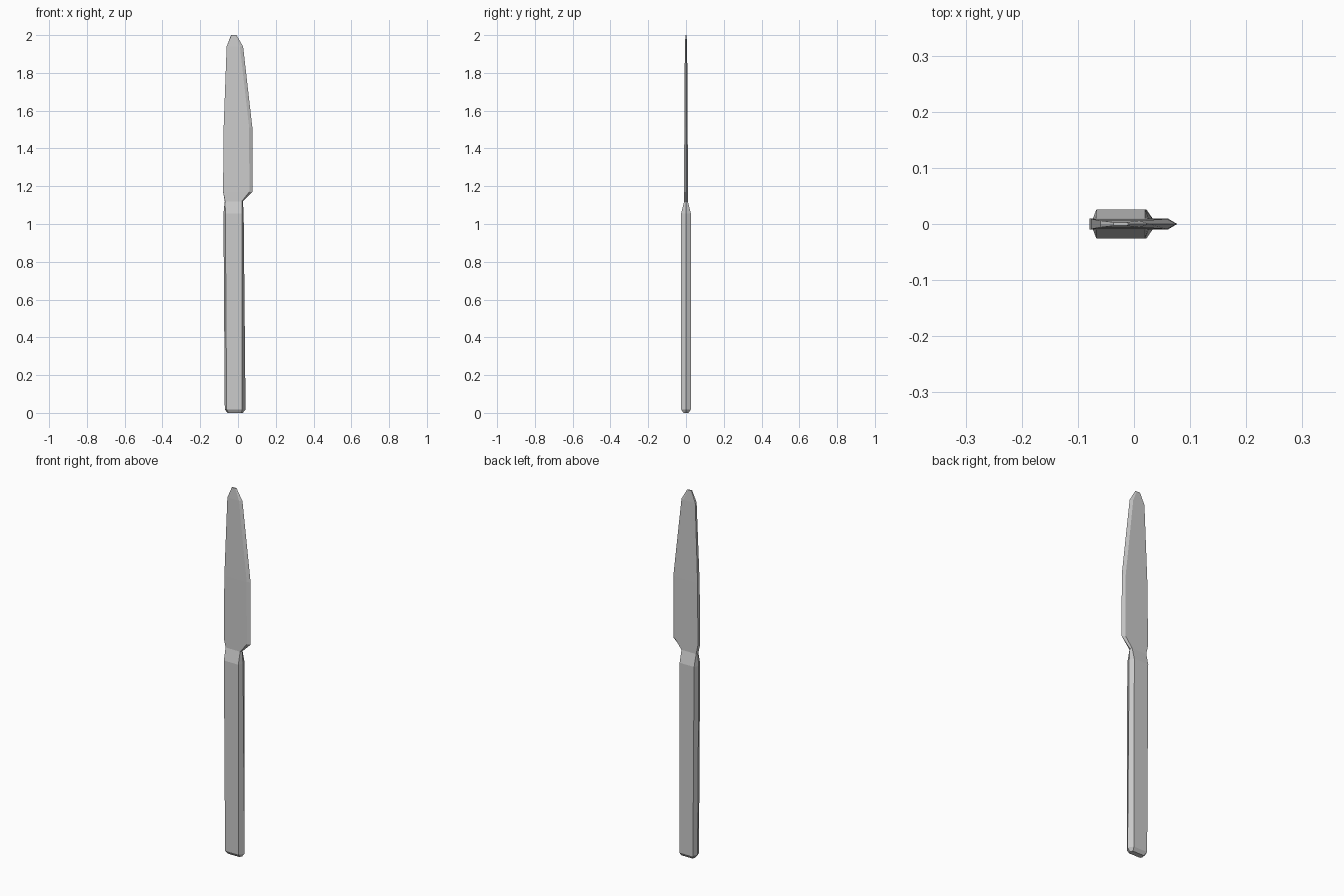
import bpy, bmesh

if "Cube" in bpy.data.objects:
    bpy.data.objects.remove(bpy.data.objects["Cube"])


def loft(name, rows, cap_start, cap_end):
    """Six-sided loft; row = z, left ridge, left flat, right flat, right ridge, half thickness."""
    bm = bmesh.new()
    rings = []
    for z, xl, xa, xb, xr, h in rows:
        section = [(xl, 0), (xa, -h), (xb, -h), (xr, 0), (xb, h), (xa, h)]
        rings.append([bm.verts.new((x, y, z)) for x, y in section])
    for low, high in zip(rings, rings[1:]):
        for i in range(6):
            j = (i + 1) % 6
            bm.faces.new((low[i], low[j], high[j], high[i]))
    if cap_start:
        bm.faces.new(rings[0][::-1])
    if cap_end:
        bm.faces.new(rings[-1])
    bmesh.ops.recalc_face_normals(bm, faces=bm.faces)
    mesh = bpy.data.meshes.new(name)
    bm.to_mesh(mesh)
    bm.free()
    obj = bpy.data.objects.new(name, mesh)
    bpy.context.collection.objects.link(obj)
    return obj


# Shared section where the handle narrows into the blade
neck = (1.12, -0.07, -0.068, 0.02, 0.026, 0.01)

# Faceted handle with chamfered butt
loft("handle", [
    (0.0, -0.055, -0.05, 0.018, 0.025, 0.014),
    (0.018, -0.07, -0.06, 0.022, 0.04, 0.026),
    (1.055, -0.077, -0.067, 0.02, 0.03, 0.026),
    neck,
], True, False)

# Blade with flat spine on the left and sharpened edge on the right
loft("blade", [
    neck,
    (1.17, -0.079, -0.079, 0.06, 0.077, 0.01),
    (1.51, -0.076, -0.076, 0.059, 0.076, 0.009),
    (1.94, -0.06, -0.06, 0.01, 0.027, 0.006),
    (2.0, -0.037, -0.035, -0.014, -0.008, 0.003),
], False, True)
